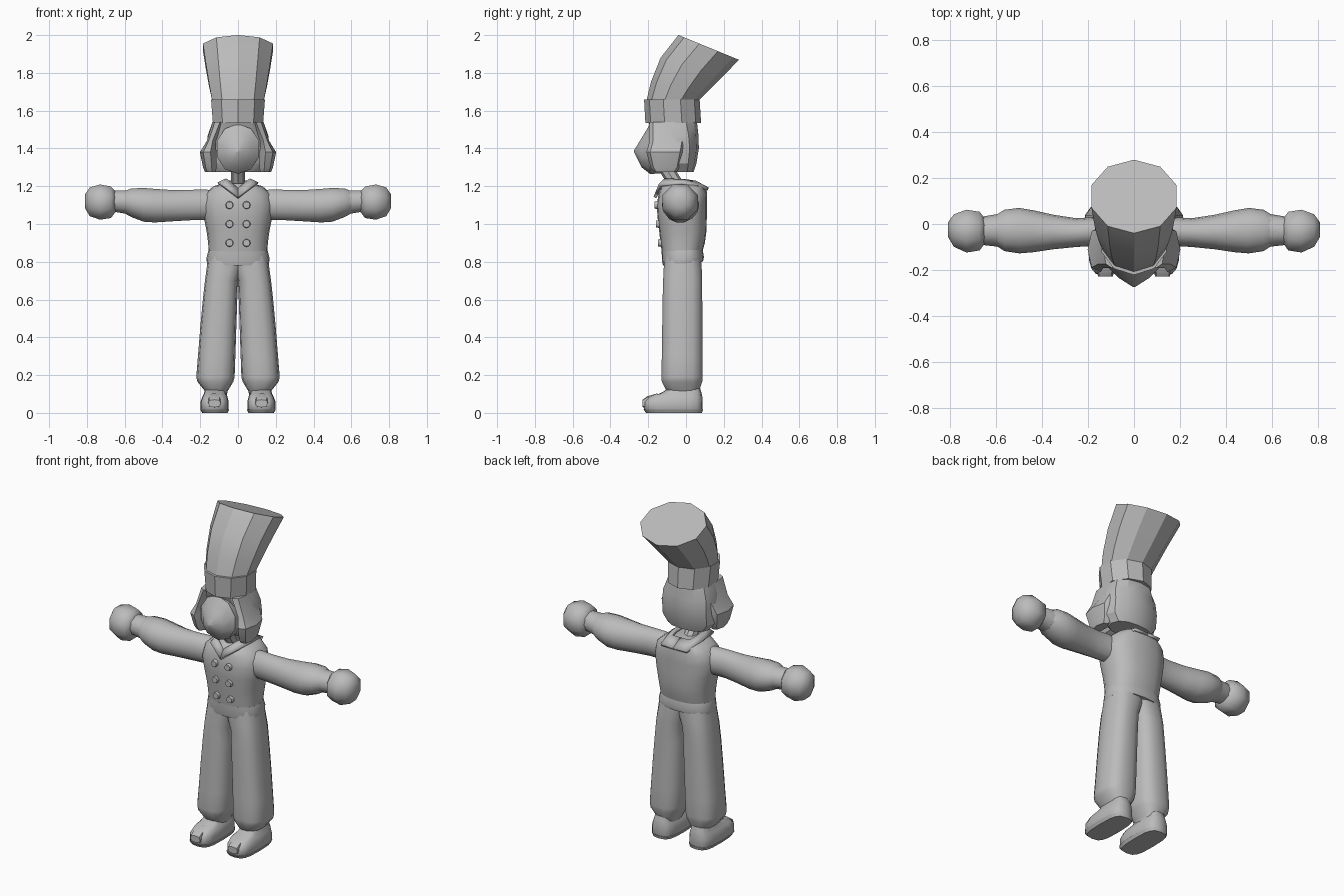
import bpy, bmesh, math
from mathutils import Vector

grey = bpy.data.materials.new("plain grey")
grey.diffuse_color = (0.5, 0.5, 0.5, 1)


def finish(name, bm, angle=40, mirror=False):
    bmesh.ops.recalc_face_normals(bm, faces=bm.faces)
    me = bpy.data.meshes.new(name)
    bm.to_mesh(me)
    bm.free()
    me.materials.append(grey)
    ob = bpy.data.objects.new(name, me)
    bpy.context.collection.objects.link(ob)
    if mirror:
        m = ob.modifiers.new("mirror", 'MIRROR')
        m.use_mirror_merge = False
    bpy.ops.object.select_all(action='DESELECT')
    ob.select_set(True)
    bpy.context.view_layer.objects.active = ob
    if angle:
        bpy.ops.object.shade_smooth_by_angle(angle=math.radians(angle))
    return ob


def loft(name, axis, rings, n=12, power=1.0, turn=0.0, angle=40, mirror=False):
    """Rings are (position, a_min, a_max, b_min, b_max[, slope along b])."""
    bm = bmesh.new()
    loops = []
    for r in rings:
        t, a0, a1, b0, b1 = r[:5]
        slope = r[5] if len(r) > 5 else 0
        loop = []
        for i in range(n):
            th = math.tau * (i + turn) / n
            c, s = math.cos(th), math.sin(th)
            a = (a0 + a1) / 2 + (a1 - a0) / 2 * math.copysign(abs(c) ** power, c)
            db = (b1 - b0) / 2 * math.copysign(abs(s) ** power, s)
            b, p = (b0 + b1) / 2 + db, t + slope * db
            co = {'x': (p, a, b), 'y': (a, p, b), 'z': (a, b, p)}[axis]
            loop.append(bm.verts.new(co))
        loops.append(loop)
    for lo, hi in zip(loops, loops[1:]):
        for i in range(n):
            j = (i + 1) % n
            bm.faces.new((lo[i], lo[j], hi[j], hi[i]))
    bm.faces.new(loops[0])
    bm.faces.new(loops[-1])
    return finish(name, bm, angle, mirror)


# Tall hat: band and backward-leaning crown
loft("hat_band", 'z', [(1.535, -.14, .14, -.215, .08), (1.66, -.15, .15, -.222, .072)],
     n=10, turn=.5, angle=20)
loft("hat_crown", 'z', [
    (1.65, -.143, .143, -.21, .065),
    (1.73, -.16, .16, -.185, .12, -.16),
    (1.83, -.178, .178, -.135, .195, -.3),
    (1.935, -.195, .195, -.04, .28, -.41)], n=10, turn=.5, angle=25)

# Head: pointed face, hair and side locks
loft("face", 'y', [
    (-.275, -.004, .004, 1.38, 1.39), (-.235, -.07, .07, 1.30, 1.455),
    (-.19, -.118, .118, 1.265, 1.53), (-.08, -.11, .11, 1.27, 1.53)],
    n=10, turn=.5, angle=35)
loft("hair", 'z', [
    (1.275, -.13, .13, -.11, .04), (1.32, -.165, .165, -.14, .055),
    (1.40, -.165, .165, -.15, .068), (1.47, -.16, .16, -.17, .066),
    (1.54, -.135, .135, -.20, .058)], n=12, power=.85, angle=30)
loft("side_lock", 'z', [
    (1.275, .115, .175, -.17, -.05), (1.30, .11, .185, -.19, -.03),
    (1.38, .11, .202, -.212, -.01), (1.44, .115, .165, -.195, 0),
    (1.54, .07, .135, -.195, 0)], n=7, angle=25, mirror=True)

# Neck slanting forward into the chin
loft("neck", 'z', [
    (1.17, -.04, .04, -.08, .03), (1.23, -.037, .037, -.11, -.02),
    (1.31, -.037, .037, -.16, -.07)], n=8)

# Jacket body and hem band
loft("jacket", 'z', [
    (.83, -.155, .155, -.125, .08), (.90, -.158, .158, -.135, .10),
    (.96, -.166, .166, -.142, .108), (1.03, -.18, .18, -.15, .11),
    (1.10, -.19, .19, -.155, .11), (1.16, -.175, .175, -.145, .112),
    (1.20, -.13, .13, -.13, .105), (1.215, -.075, .075, -.11, .06)],
    n=20, power=.8)
loft("jacket_hem", 'z', [
    (.79, -.163, .163, -.122, .09, .1), (.815, -.168, .168, -.127, .095, .1),
    (.86, -.157, .157, -.129, .088, .05)], n=20, power=.8)

# Jacket collar: V in front, flap at the back
bm = bmesh.new()
inner = [(0, -.135, 1.185), (.06, -.11, 1.235), (.065, 0, 1.23), (.055, .05, 1.222), (0, .05, 1.222)]
outer = [(0, -.165, 1.14), (.085, -.14, 1.205), (.105, -.02, 1.213), (.085, .115, 1.185), (0, .118, 1.185)]
vi = [bm.verts.new(p) for p in inner]
vo = [bm.verts.new(p) for p in outer]
for i in range(4):
    bm.faces.new((vi[i], vo[i], vo[i + 1], vi[i + 1]))
collar = finish("collar", bm, 30, True)
sol = collar.modifiers.new("thickness", 'SOLIDIFY')
sol.thickness = .016
sol.offset = 0

# Two columns of buttons
for z, y in ((.90, -.137), (1.0, -.148), (1.10, -.156)):
    bm = bmesh.new()
    bmesh.ops.create_cone(bm, cap_ends=True, segments=12, radius1=.022, radius2=.018, depth=.024)
    bmesh.ops.rotate(bm, verts=bm.verts, matrix=Vector((0, 0, 1)).rotation_difference(
        Vector((0, -1, 0))).to_matrix())
    bmesh.ops.translate(bm, verts=bm.verts, vec=(.045, y, z))
    finish("button", bm, 35, True)

# Sleeves, wrists and mitten hands
loft("sleeve", 'x', [
    (.10, -.09, .04, 1.03, 1.17), (.17, -.095, .03, 1.02, 1.185),
    (.25, -.10, .025, 1.018, 1.183), (.35, -.11, .04, 1.012, 1.182),
    (.44, -.123, .06, 1.006, 1.188), (.50, -.128, .07, 1.01, 1.193),
    (.565, -.118, .062, 1.035, 1.19), (.60, -.095, .04, 1.055, 1.175)],
    n=14, mirror=True)
loft("cuff", 'x', [
    (.585, -.10, .045, 1.05, 1.18), (.645, -.093, .035, 1.06, 1.18),
    (.67, -.09, .03, 1.06, 1.18)], n=10, mirror=True)
loft("hand", 'x', [
    (.648, -.085, .025, 1.06, 1.175), (.672, -.122, .06, 1.025, 1.205),
    (.73, -.132, .07, 1.015, 1.217), (.785, -.105, .048, 1.035, 1.2),
    (.81, -.06, .01, 1.08, 1.16)], n=8, turn=.5, angle=50, mirror=True)

# Baggy trouser legs
loft("trouser_leg", 'z', [
    (.09, .06, .165, -.08, .06), (.115, .055, .175, -.105, .07),
    (.165, .025, .215, -.13, .088), (.19, .018, .221, -.133, .09),
    (.30, .014, .212, -.13, .09), (.45, .009, .20, -.128, .089),
    (.60, .004, .186, -.126, .088), (.70, 0, .175, -.123, .088),
    (.75, -.02, .168, -.121, .086), (.83, -.05, .158, -.115, .08)],
    n=14, power=.75, mirror=True)

# Shoes: sole, body rising to the heel, toe plate
loft("shoe", 'z', [
    (.008, .055, .192, -.212, .085), (.02, .05, .198, -.222, .088),
    (.06, .05, .198, -.222, .088), (.088, .056, .188, -.195, .086),
    (.102, .065, .18, -.14, .083), (.13, .07, .172, -.09, .075)],
    n=16, power=.6, mirror=True)
loft("sole", 'z', [(0, .055, .19, -.212, .085), (.018, .046, .2, -.225, .09)],
     n=16, power=.6, mirror=True)
loft("toe_plate", 'y', [
    (-.229, .092, .157, .03, .07), (-.205, .09, .16, .028, .088),
    (-.15, .09, .16, .04, .104)], n=8, power=.6, mirror=True)
